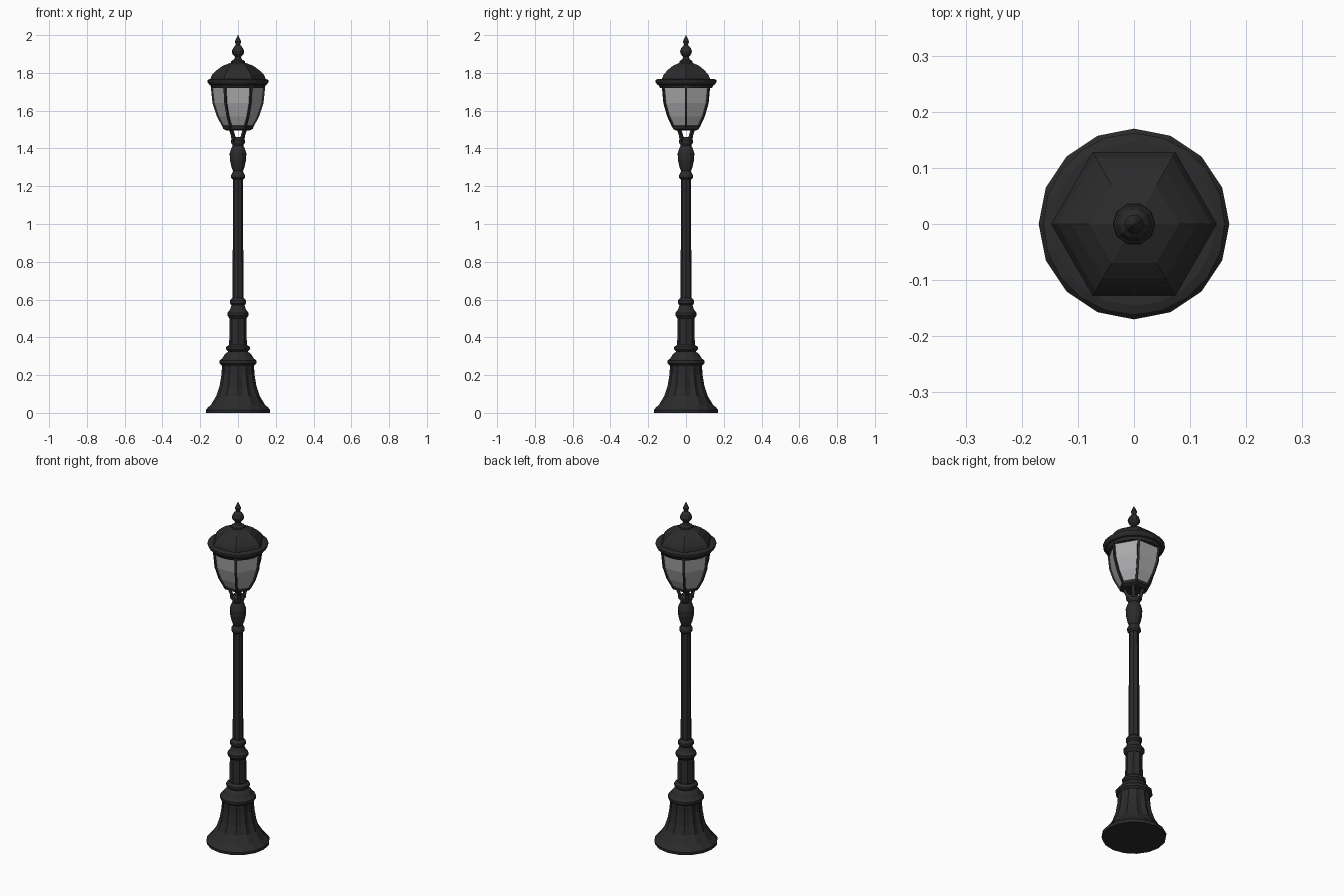
import bpy, bmesh, math
from mathutils import Vector

if "Cube" in bpy.data.objects:
    bpy.data.objects.remove(bpy.data.objects["Cube"], do_unlink=True)


def material(name, color):
    m = bpy.data.materials.new(name)
    m.use_nodes = True
    m.diffuse_color = (*color, 1)
    m.node_tree.nodes["Principled BSDF"].inputs["Base Color"].default_value = (*color, 1)
    return m


IRON = material("black iron", (0.024, 0.024, 0.025))
GLASS = material("frosted glass", (0.40, 0.40, 0.41))


def finish(name, bm, mat):
    bmesh.ops.recalc_face_normals(bm, faces=bm.faces)
    mesh = bpy.data.meshes.new(name)
    bm.to_mesh(mesh)
    bm.free()
    mesh.materials.append(mat)
    obj = bpy.data.objects.new(name, mesh)
    bpy.context.collection.objects.link(obj)
    return obj


def lathe(name, profile, sides, mat=IRON, flute=0.0, fluted=()):
    """Closed turned part; rings whose index is in fluted get grooves."""
    bm = bmesh.new()
    rings = []
    for i, (r, z) in enumerate(profile):
        ring = []
        for k in range(sides):
            a = math.tau * k / sides
            rk = r * (1 - flute) if i in fluted and k % 2 else r
            ring.append(bm.verts.new((rk * math.cos(a), rk * math.sin(a), z)))
        rings.append(ring)
    for low, high in zip(rings, rings[1:]):
        for k in range(sides):
            n = (k + 1) % sides
            bm.faces.new((low[k], low[n], high[n], high[k]))
    bm.faces.new(rings[0][::-1])
    bm.faces.new(rings[-1])
    return finish(name, bm, mat)


def bar(name, points, width, mat=IRON):
    """Square bar that follows points lying in one vertical plane."""
    bm = bmesh.new()
    out = Vector((points[0].x, points[0].y, 0)).normalized()
    side = Vector((-out.y, out.x, 0))
    rings = []
    for p in points:
        rings.append([bm.verts.new(p + (out * u + side * v) * width / 2)
                      for u, v in ((-1, -1), (1, -1), (1, 1), (-1, 1))])
    for low, high in zip(rings, rings[1:]):
        for k in range(4):
            n = (k + 1) % 4
            bm.faces.new((low[k], low[n], high[n], high[k]))
    bm.faces.new(rings[0][::-1])
    bm.faces.new(rings[-1])
    return finish(name, bm, mat)


def around(angle, path):
    return [Vector((r * math.cos(angle), r * math.sin(angle), z)) for r, z in path]


# Flared foot and grooved pedestal
lathe("base_foot", [(0.168, 0), (0.17, 0.016), (0.158, 0.03), (0.135, 0.05)], 16)
lathe("fluted_pedestal", [(0.145, 0.04), (0.115, 0.09), (0.098, 0.14),
                          (0.088, 0.20), (0.084, 0.255)], 24, flute=0.1, fluted=(1, 2, 3))
lathe("pedestal_collar", [(0.084, 0.25), (0.097, 0.262), (0.097, 0.277), (0.082, 0.29),
                          (0.07, 0.31), (0.052, 0.325), (0.063, 0.335),
                          (0.063, 0.348), (0.048, 0.36)], 12)

# Lower column and its rings
lathe("lower_column", [(0.047, 0.35), (0.044, 0.51)], 16, flute=0.1, fluted=(0, 1))
lathe("lower_column_ring", [(0.044, 0.50), (0.056, 0.515), (0.056, 0.53), (0.043, 0.545),
                            (0.034, 0.57), (0.043, 0.58), (0.043, 0.595), (0.028, 0.61)], 12)

# Slim post and turned neck
lathe("post", [(0.029, 0.60), (0.026, 1.25)], 16, flute=0.1, fluted=(0, 1))
lathe("neck", [(0.026, 1.235), (0.036, 1.245), (0.036, 1.26), (0.026, 1.28),
               (0.034, 1.30), (0.043, 1.34), (0.044, 1.375), (0.036, 1.40),
               (0.028, 1.415), (0.036, 1.43), (0.036, 1.445), (0.022, 1.46)], 12)

# Four splayed struts hold up the lantern
for k in range(4):
    bar(f"lantern_strut_{k + 1}",
        around(math.tau * (k + 0.5) / 4, [(0.032, 1.435), (0.036, 1.465), (0.055, 1.51)]), 0.016)

# Lantern floor, panes and corner bars
PANE_PATH = [(0.074, 1.51), (0.106, 1.57), (0.129, 1.64), (0.139, 1.735)]
lathe("lantern_floor", [(0.062, 1.495), (0.078, 1.503), (0.08, 1.52), (0.07, 1.525)], 6)
lathe("lantern_glass", PANE_PATH, 6, GLASS)
for k in range(6):
    bar(f"corner_bar_{k + 1}", around(math.tau * k / 6, PANE_PATH), 0.012)

# Round eave, six-sided roof and finial
lathe("eave", [(0.138, 1.72), (0.145, 1.735), (0.153, 1.738), (0.162, 1.753),
               (0.162, 1.763), (0.146, 1.768)], 20)
lathe("roof", [(0.149, 1.764), (0.137, 1.79), (0.112, 1.815), (0.08, 1.838),
               (0.04, 1.853), (0.03, 1.857)], 6)
lathe("finial", [(0.038, 1.85), (0.036, 1.862), (0.02, 1.872), (0.016, 1.885),
                 (0.03, 1.90), (0.033, 1.915), (0.026, 1.932), (0.011, 1.948),
                 (0.017, 1.966), (0.008, 1.985), (0.001, 2.0)], 10)
